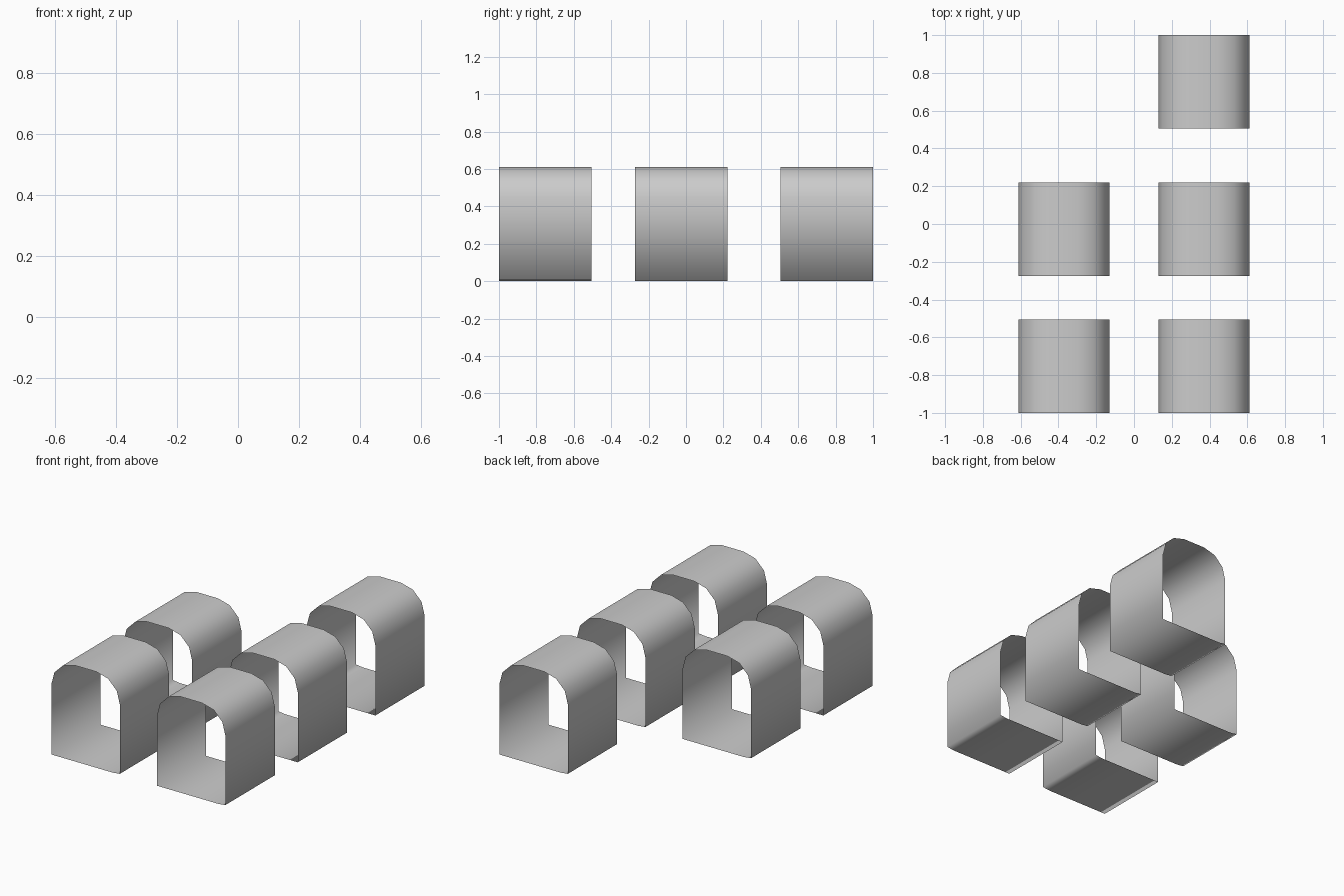
import bpy, bmesh, math

if "Cube" in bpy.data.objects:
    bpy.data.objects.remove(bpy.data.objects["Cube"])

W, H, R, DEPTH = 0.482, 0.61, 0.165, 0.495   # tunnel width, height, corner radius, length
SEG = 3                                      # facets per rounded corner


def profile(side):
    """Closed arch outline (x, z), with a shallow lip at the bottom on one side."""
    h = W / 2
    pts = [(-h, 0), (h - 0.05, 0), (h, 0.006)]
    for cx, start in ((h - R, 0), (R - h, 90)):
        for i in range(SEG + 1):
            a = math.radians(start + 90 * i / SEG)
            pts.append((cx + R * math.cos(a), H - R + R * math.sin(a)))
    return [(side * x, z) for x, z in pts]


def tunnel(name, x, y, side):
    """Open-ended thin sleeve running along y."""
    bm = bmesh.new()
    rings = [[bm.verts.new((px, py, pz)) for px, pz in profile(side)]
             for py in (-DEPTH / 2, DEPTH / 2)]
    n = len(rings[0])
    for i in range(n):
        j = (i + 1) % n
        f = bm.faces.new((rings[0][i], rings[0][j], rings[1][j], rings[1][i]))
        f.smooth = True
        if side < 0:
            f.normal_flip()
    mesh = bpy.data.meshes.new(name)
    bm.to_mesh(mesh)
    bm.free()
    ob = bpy.data.objects.new(name, mesh)
    ob.location = (x, y, 0)
    bpy.context.collection.objects.link(ob)


# Two in the left column, three in the right; the front row is turned around
FRONT, MID, BACK = -0.7525, -0.0265, 0.7525
LEFT, RIGHT = -0.371, 0.371
tunnel("front_left_sleeve", LEFT, FRONT, 1)
tunnel("front_right_sleeve", RIGHT, FRONT, 1)
tunnel("middle_left_sleeve", LEFT, MID, -1)
tunnel("middle_right_sleeve", RIGHT, MID, -1)
tunnel("back_right_sleeve", RIGHT, BACK, -1)
